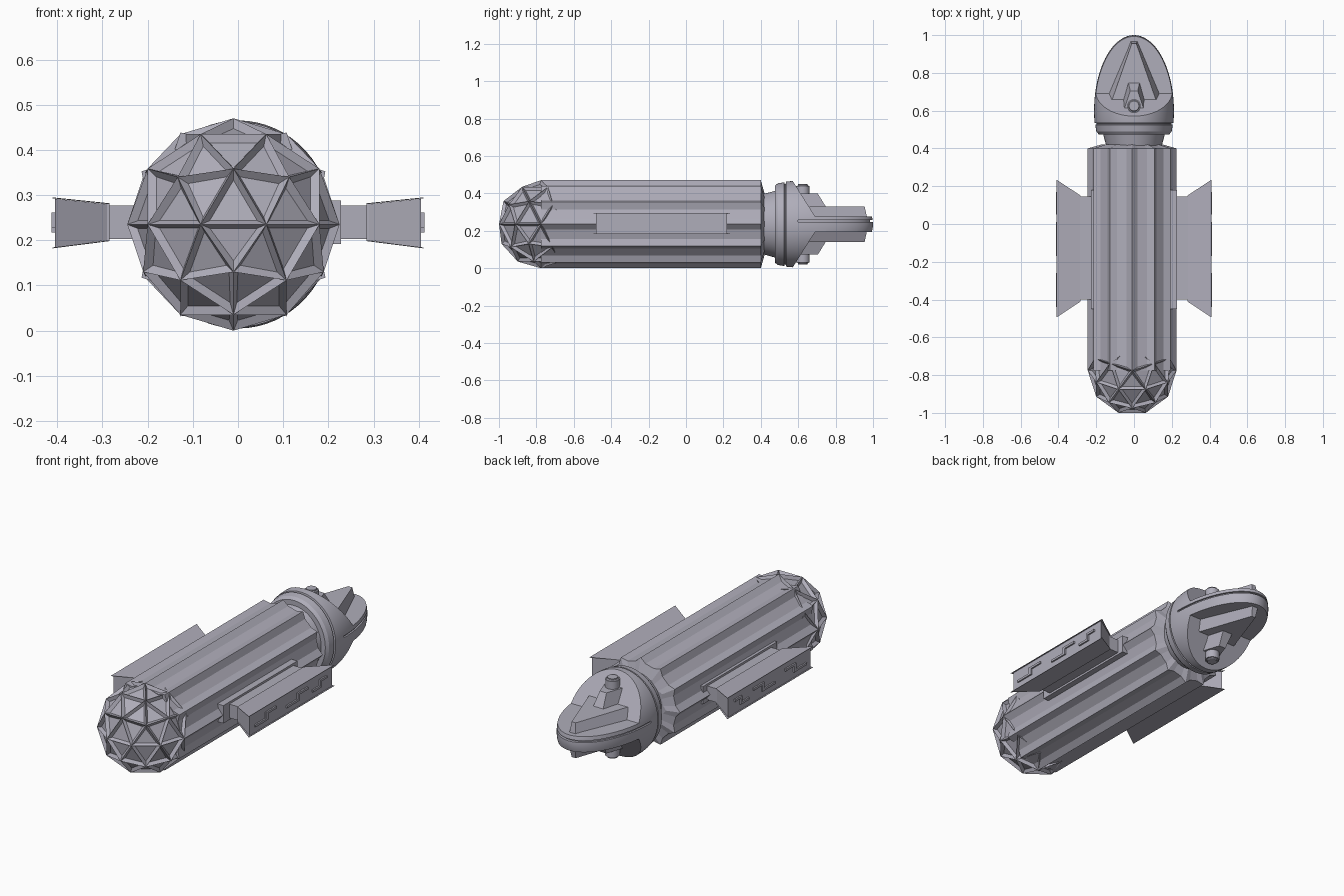
import bpy, bmesh
from math import sin, cos, pi, radians, sqrt
from mathutils import Matrix, Vector

if "Cube" in bpy.data.objects:
    bpy.data.objects.remove(bpy.data.objects["Cube"])

hull = bpy.data.materials.new("lavender_grey_hull")
hull.use_nodes = True
COLOUR = (0.43, 0.42, 0.49, 1)
hull.diffuse_color = COLOUR
hull.node_tree.nodes["Principled BSDF"].inputs["Base Color"].default_value = COLOUR

MID = 0.235      # height of the long axis
BODY_X = -0.01
R = 0.235
DOME_Y = -0.776


def finish(name, bm):
    bmesh.ops.recalc_face_normals(bm, faces=bm.faces)
    mesh = bpy.data.meshes.new(name)
    bm.to_mesh(mesh)
    bm.free()
    mesh.materials.append(hull)
    ob = bpy.data.objects.new(name, mesh)
    bpy.context.collection.objects.link(ob)
    return ob


def loft(name, rings):
    """Skin a list of equal-length point rings and cap both ends."""
    bm = bmesh.new()
    loops = [[bm.verts.new(p) for p in ring] for ring in rings]
    n = len(loops[0])
    for a, b in zip(loops, loops[1:]):
        for i in range(n):
            j = (i + 1) % n
            bm.faces.new((a[i], a[j], b[j], b[i]))
    bm.faces.new(loops[0])
    bm.faces.new(loops[-1][::-1])
    return finish(name, bm)


def rect_x(x, y0, y1, z0, z1):
    return [(x, y0, z0), (x, y1, z0), (x, y1, z1), (x, y0, z1)]


def block(name, x0, x1, y0, y1, z0, z1):
    return loft(name, [rect_x(x0, y0, y1, z0, z1), rect_x(x1, y0, y1, z0, z1)])


def activate(ob):
    bpy.ops.object.select_all(action="DESELECT")
    ob.select_set(True)
    bpy.context.view_layer.objects.active = ob


# Geodesic nose: each triangle sinks inside its raised ribs
bm = bmesh.new()
bmesh.ops.create_icosphere(bm, subdivisions=2, radius=R)
bmesh.ops.rotate(bm, verts=bm.verts, matrix=Matrix.Rotation(pi / 2, 3, "Z"))
bmesh.ops.translate(bm, verts=bm.verts, vec=(BODY_X, DOME_Y, MID))
bmesh.ops.inset_individual(bm, faces=bm.faces[:], thickness=0.023, depth=-0.016)
finish("geodesic_nose", bm)


# Fluted body with twelve ridges and a chamfered rear end
def fluted_ring(y, peak, valley):
    pts = []
    for k in range(12):
        for offset, r in ((-8, valley), (0, peak), (8, valley)):
            a = radians(30 * k + offset)
            pts.append((BODY_X + r * cos(a), y, MID + r * sin(a)))
    return pts


loft("fluted_body", [fluted_ring(DOME_Y, R, 0.211), fluted_ring(0.40, R, 0.211),
                     fluted_ring(0.42, 0.165, 0.15)])


# Rear head: turned collar and disc flowing into a long rounded tail
def head_ring(y, r, n=64):
    return [(0.915 * r * cos(2 * pi * i / n), y, MID + r * sin(2 * pi * i / n))
            for i in range(n)]


profile = [(0.41, 0.16), (0.475, 0.178), (0.475, 0.205), (0.49, 0.218), (0.525, 0.224),
           (0.527, 0.216), (0.533, 0.216), (0.535, 0.227), (0.56, 0.23)]
for i in range(21):
    t = i / 20 * radians(88)
    profile.append((0.60 + 0.40 * sin(t), 0.231 * cos(t)))
head = loft("rear_head", [head_ring(y, r) for y, r in profile])

# Slice the head above and below to leave two flat decks with sloped backs
for s in (1, -1):
    side = [(0.69, 0.042), (1.2, 0.042), (1.2, 0.4), (0.464, 0.4)]
    cutter = loft("deck_cutter", [[(x, y, MID + s * z) for y, z in side] for x in (-0.5, 0.5)])
    cutter.hide_render = True
    mod = head.modifiers.new("deck", "BOOLEAN")
    mod.operation = "DIFFERENCE"
    mod.solver = "EXACT"
    mod.object = cutter
    activate(head)
    bpy.ops.object.modifier_apply(modifier=mod.name)
    bpy.data.objects.remove(cutter)

# Narrow groove around the rim between the decks
rim = []
for z in (0.012, 0.022):
    rim.append([(0.24 * cos(i * pi / 24), 0.60 + 0.42 * sin(i * pi / 24), MID + z)
                for i in range(25)]
               + [(-0.202 * cos(i * pi / 24), 0.60 + 0.385 * sin(i * pi / 24), MID + z)
                  for i in range(25)])
cutter = loft("rim_cutter", rim)
cutter.hide_render = True
mod = head.modifiers.new("groove", "BOOLEAN")
mod.operation = "DIFFERENCE"
mod.solver = "EXACT"
mod.object = cutter
activate(head)
bpy.ops.object.modifier_apply(modifier=mod.name)
bpy.data.objects.remove(cutter)
bpy.ops.object.shade_smooth_by_angle(angle=radians(25))


# Stepped wedges and a small turret on both decks
def wedge_ring(half, back, tip, tip_half, z):
    return [(-half, back, z), (half, back, z), (tip_half, tip, z), (-tip_half, tip, z)]


for s, label in ((1, "upper"), (-1, "lower")):
    loft(label + "_large_wedge", [
        wedge_ring(0.148, 0.66, 0.968, 0.018, MID + s * 0.035),
        wedge_ring(0.115, 0.66, 0.955, 0.012, MID + s * 0.095)])
    loft(label + "_small_wedge", [
        wedge_ring(0.072, 0.60, 0.75, 0.03, MID + s * 0.09),
        wedge_ring(0.055, 0.60, 0.705, 0.02, MID + s * 0.163)])
    bm = bmesh.new()
    bmesh.ops.create_cone(bm, cap_ends=True, segments=24, radius1=0.036, radius2=0.036,
                          depth=0.12, matrix=Matrix.Translation((0, 0.625, MID + s * 0.155)))
    rim_edges = [e for e in bm.edges if all(abs(v.co.z - MID) > 0.2 for v in e.verts)]
    bmesh.ops.bevel(bm, geom=rim_edges, offset=0.01, segments=3, affect="EDGES")
    turret = finish(label + "_turret", bm)
    activate(turret)
    bpy.ops.object.shade_smooth_by_angle(angle=radians(35))

# Side pods: flange, strut, flared pod and stepped face details
for s, label in ((1, "left"), (-1, "right")):
    block(label + "_flange", s * 0.19, s * 0.228, -0.45, 0.18, 0.192, 0.288)
    block(label + "_strut", s * 0.19, s * 0.295, -0.40, 0.145, 0.203, 0.277)
    block(label + "_strut_collar", s * 0.284, s * 0.295, -0.41, 0.15, 0.198, 0.282)
    loft(label + "_pod", [rect_x(s * 0.29, -0.41, 0.15, 0.20, 0.28),
                          rect_x(s * 0.405, -0.48, 0.22, 0.184, 0.292)])
    # Thin upper and lower skins run past the pod into pointed corners
    for z_in, z_out, skin in ((0.28, 0.293, "upper"), (0.198, 0.182, "lower")):
        loft(label + "_" + skin + "_skin", [
            rect_x(s * 0.285, -0.412, 0.152, z_in, z_in + 0.002),
            rect_x(s * 0.411, -0.495, 0.235, z_out, z_out + 0.002)])
    for y in (-0.44, -0.17, 0.05):
        length = 0.12 if y > 0 else 0.18
        block(label + "_step_low", s * 0.40, s * 0.413, y, y + 0.6 * length, 0.217, 0.229)
        block(label + "_step_riser", s * 0.40, s * 0.413, y + 0.5 * length,
              y + 0.6 * length, 0.217, 0.262)
        block(label + "_step_high", s * 0.40, s * 0.413, y + 0.5 * length,
              y + length, 0.25, 0.262)
